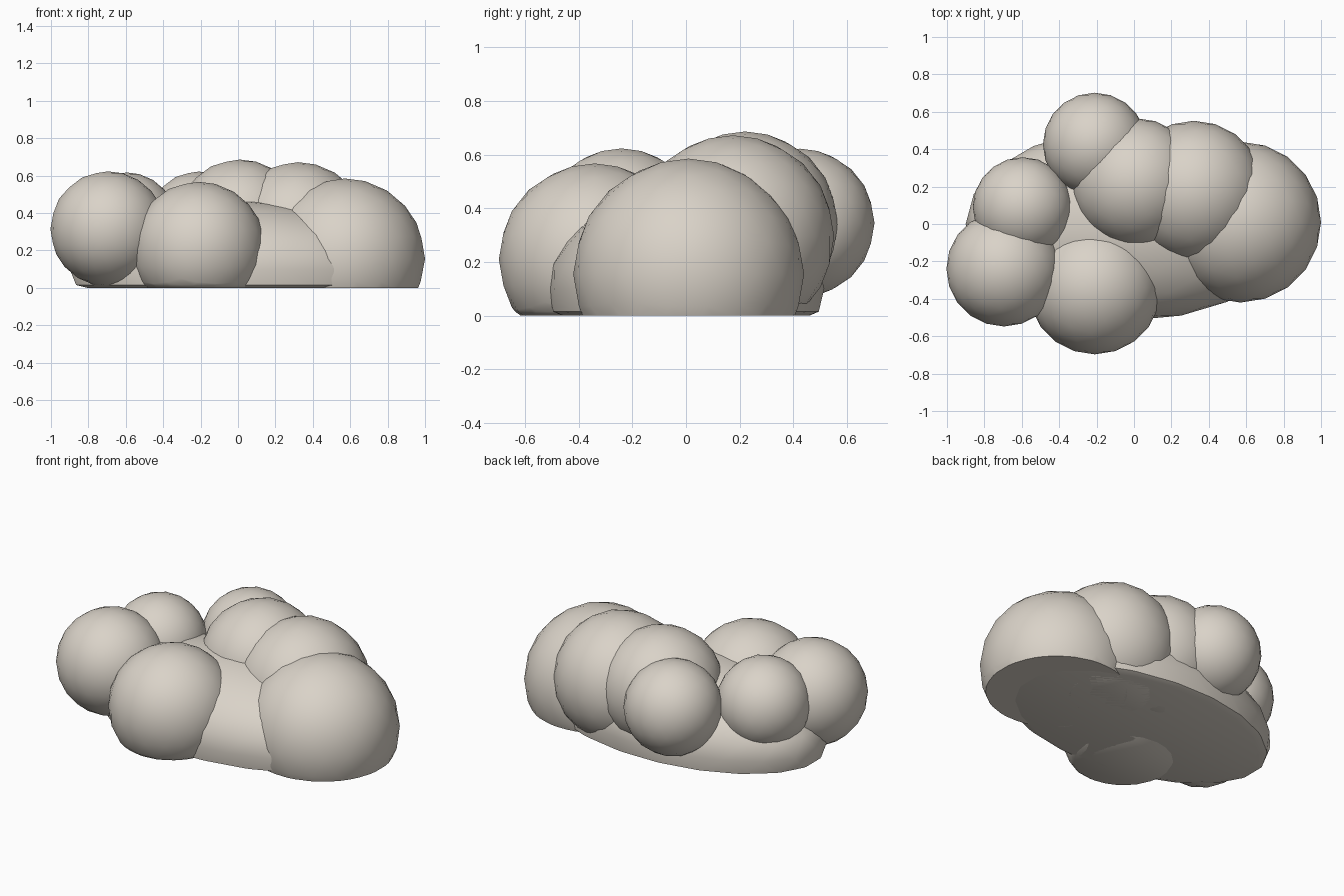
import bpy, bmesh, math
from mathutils import Vector

if "Cube" in bpy.data.objects:
    bpy.data.objects.remove(bpy.data.objects["Cube"])

mat = bpy.data.materials.new("warm_off_white")
mat.diffuse_color = (0.70, 0.65, 0.58, 1)
mat.use_nodes = True
mat.node_tree.nodes["Principled BSDF"].inputs["Base Color"].default_value = mat.diffuse_color


def puff(name, centre, radii, chamfer=0.0):
    """Rounded puff, cut flat at the ground, with an optional sloped rim."""
    bm = bmesh.new()
    bmesh.ops.create_icosphere(bm, subdivisions=3, radius=1)
    for v in bm.verts:
        v.co = Vector(centre) + Vector([a * b for a, b in zip(v.co, radii)])
    # flat underside
    cut = bmesh.ops.bisect_plane(bm, geom=bm.verts[:] + bm.edges[:] + bm.faces[:],
                                 plane_co=(0, 0, chamfer), plane_no=(0, 0, 1),
                                 clear_inner=True)
    rim = [e for e in cut["geom_cut"] if isinstance(e, bmesh.types.BMEdge)]
    if rim:
        if chamfer:
            ext = bmesh.ops.extrude_edge_only(bm, edges=rim)["geom"]
            for v in [g for g in ext if isinstance(g, bmesh.types.BMVert)]:
                v.co.x = centre[0] + (v.co.x - centre[0]) * 0.93
                v.co.y = centre[1] + (v.co.y - centre[1]) * 0.93
                v.co.z = 0
            rim = [g for g in ext if isinstance(g, bmesh.types.BMEdge)]
        bmesh.ops.contextual_create(bm, geom=rim)
    bmesh.ops.recalc_face_normals(bm, faces=bm.faces[:])
    me = bpy.data.meshes.new(name)
    bm.to_mesh(me)
    bm.free()
    me.materials.append(mat)
    ob = bpy.data.objects.new(name, me)
    bpy.context.collection.objects.link(ob)
    bpy.ops.object.select_all(action='DESELECT')
    ob.select_set(True)
    bpy.context.view_layer.objects.active = ob
    bpy.ops.object.shade_smooth_by_angle(angle=math.radians(45))


# wide low core that joins the puffs
puff("cloud_core", (-0.02, 0, 0.10), (0.88, 0.515, 0.37), 0.015)

# round puffs: centre, radius, rim chamfer
for name, c, r, ch in [
    ("right_puff", (0.57, 0.01, 0.155), 0.43, 0),
    ("back_right_puff", (0.32, 0.175, 0.295), 0.377, 0),
    ("middle_puff", (0.01, 0.22, 0.34), 0.346, 0),
    ("back_puff", (-0.21, 0.425, 0.345), 0.277, 0),
    ("back_left_puff", (-0.595, 0.09, 0.35), 0.267, 0),
    ("left_puff", (-0.695, -0.24, 0.315), 0.308, 0),
    ("front_puff", (-0.21, -0.34, 0.21), 0.357, 0.015),
]:
    puff(name, c, (r, r, r), ch)
